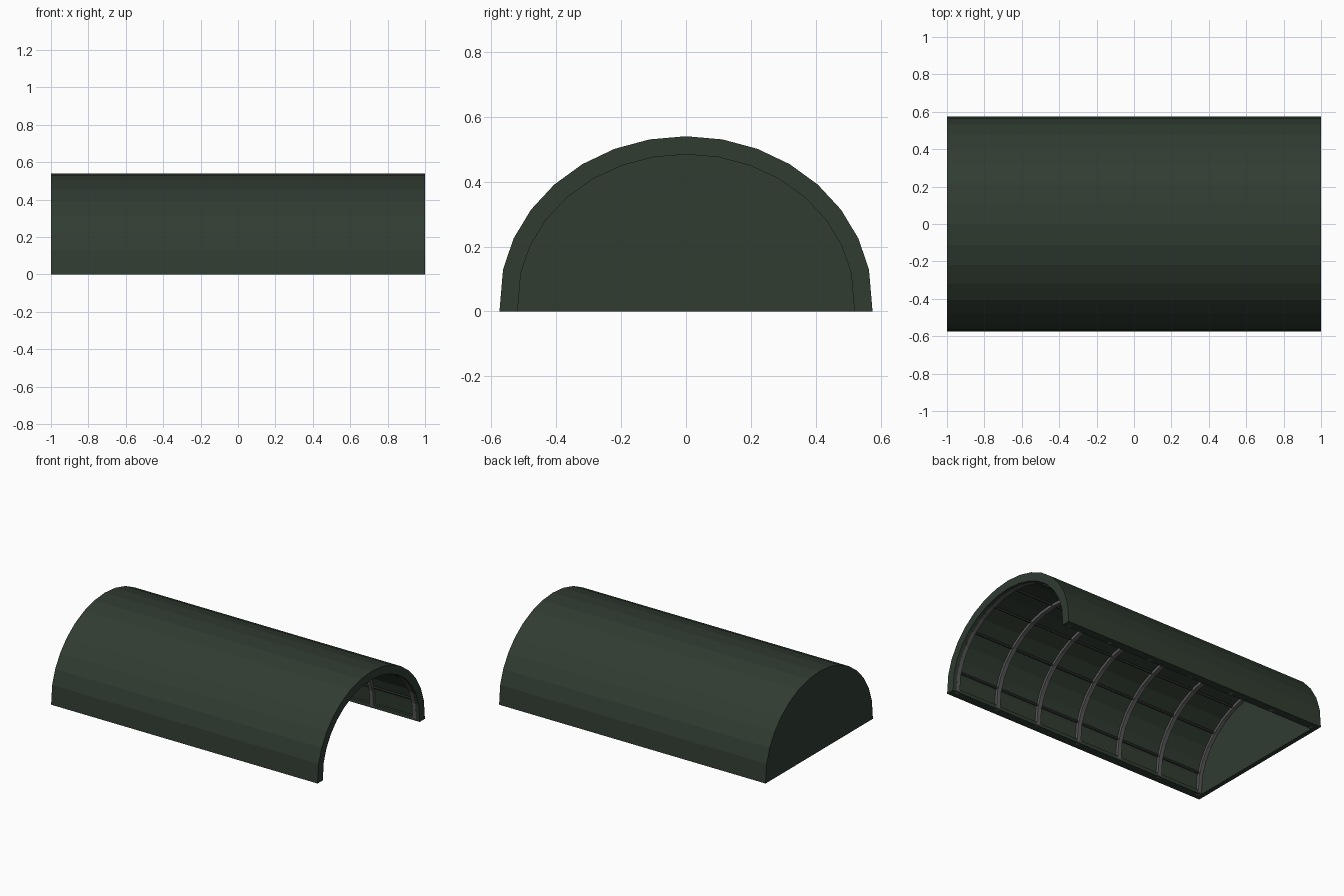
import bpy, math

if "Cube" in bpy.data.objects:
    bpy.data.objects.remove(bpy.data.objects["Cube"])

HALF = 1.0            # half length of the shelter
SEG = 16              # facets around the arch


def material(name, rgb):
    m = bpy.data.materials.new(name)
    m.diffuse_color = (*rgb, 1)
    m.use_nodes = True
    m.node_tree.nodes["Principled BSDF"].inputs["Base Color"].default_value = m.diffuse_color
    return m


canvas = material("green_canvas", (0.030, 0.045, 0.031))
steel = material("grey_steel", (0.10, 0.10, 0.10))
dark = material("dark_tube", (0.035, 0.04, 0.035))


def arch_point(a, inset):
    z = 0.03 + (0.51 - inset) * math.sin(a)
    return (0.575 - inset) * math.cos(a), z


def arch(inset):
    """Half-round outline in y, z with its feet on the ground."""
    pts = [arch_point(math.pi * i / SEG, inset) for i in range(SEG + 1)]
    pts[0], pts[-1] = (pts[0][0], 0), (pts[-1][0], 0)
    return pts


def make(name, verts, faces, mat):
    me = bpy.data.meshes.new(name)
    me.from_pydata(verts, [], faces)
    me.materials.append(mat)
    ob = bpy.data.objects.new(name, me)
    bpy.context.collection.objects.link(ob)
    return ob


def arch_band(name, x0, x1, outer, inner, mat):
    """Closed arch-shaped band between two insets."""
    o, n = arch(outer), arch(inner)
    verts = [(x, *p) for i in range(SEG + 1)
             for x, p in ((x0, o[i]), (x1, o[i]), (x1, n[i]), (x0, n[i]))]
    faces = [(4*i + k, 4*i + 4 + k, 4*i + 4 + (k + 1) % 4, 4*i + (k + 1) % 4)
             for i in range(SEG) for k in range(4)]
    faces += [(0, 1, 2, 3), tuple(4*SEG + k for k in (3, 2, 1, 0))]
    return make(name, verts, faces, mat)


# Canvas roof and the wider hem around the open end
arch_band("canvas_roof", -HALF, HALF - 0.025, 0, 0.035, canvas)
arch_band("open_end_hem", HALF - 0.025, HALF, 0, 0.056, canvas)

# Closed end wall
prof = arch(0.02)
N = len(prof)
make("end_wall", [(x, *p) for x in (-HALF, -HALF + 0.03) for p in prof],
     [tuple(range(N))[::-1], tuple(range(N, 2*N))] +
     [(i, (i + 1) % N, N + (i + 1) % N, N + i) for i in range(N)], canvas)

# Seven steel ribs
for i in range(7):
    x = -0.96 + 0.32 * i
    arch_band(f"rib_{i + 1}", x - 0.014, x + 0.014, 0.03, 0.055, steel)

# Lengthwise purlins behind the ribs
for i, deg in enumerate((14, 45, 68, 90, 112, 135, 166)):
    y, z = arch_point(math.radians(deg), 0.040)
    bpy.ops.mesh.primitive_cylinder_add(vertices=6, radius=0.008, depth=1.95,
                                        location=(0, y, z),
                                        rotation=(0, math.pi / 2, 0))
    ob = bpy.context.object
    ob.name = f"purlin_{i + 1}"
    ob.data.materials.append(dark)

# Ground rails under both long edges
for side, label in ((-1, "front"), (1, "back")):
    bpy.ops.mesh.primitive_cube_add(size=1, location=(0, side * 0.5455, 0.012))
    ob = bpy.context.object
    ob.name = f"{label}_ground_rail"
    ob.scale = (1.99, 0.053, 0.024)
    ob.data.materials.append(canvas)
